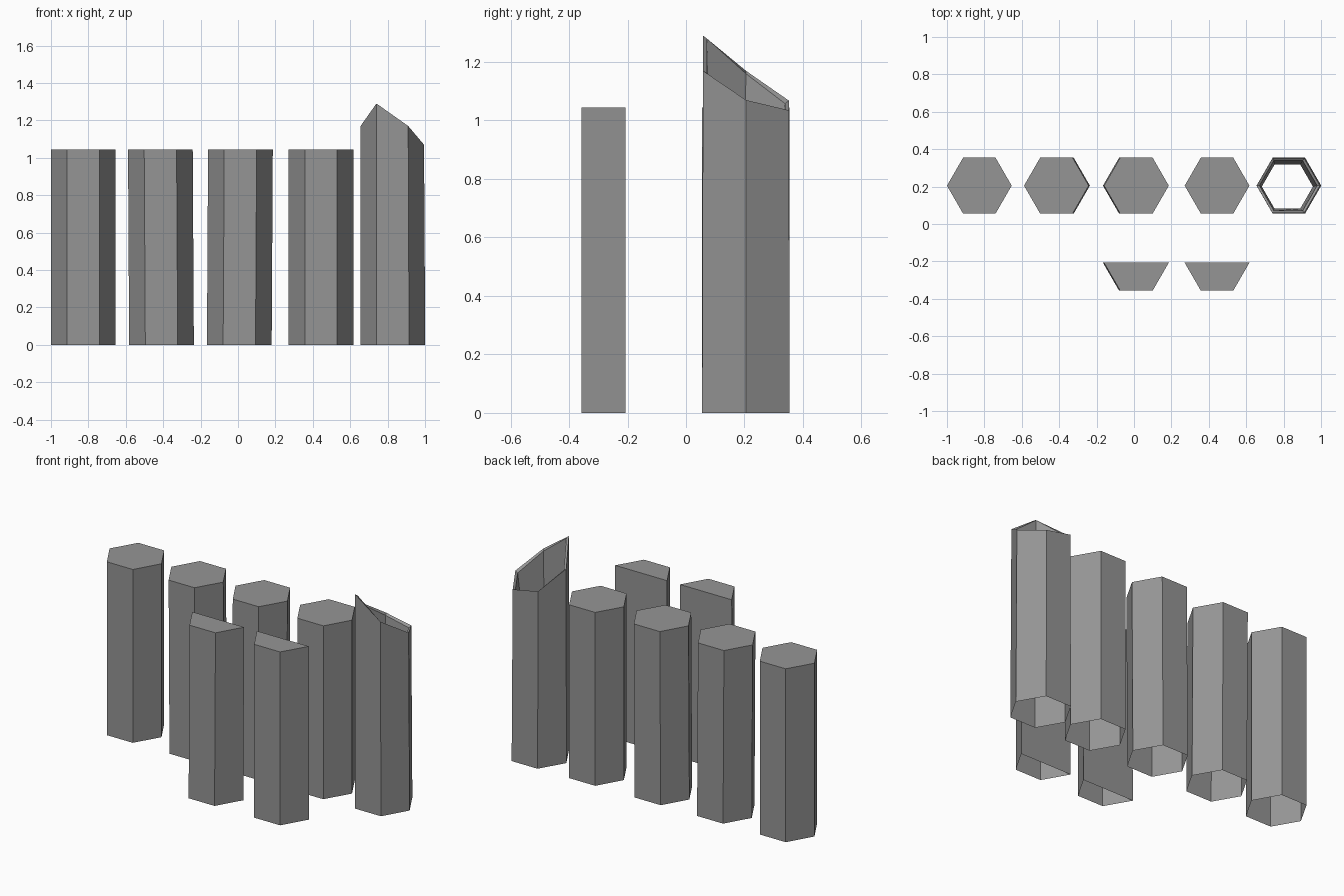
import bpy, bmesh
from math import cos, sin, pi

cube = bpy.data.objects.get("Cube")
if cube:
    bpy.data.objects.remove(cube)

RADIUS, HEIGHT, ROW_Y, HALF_Y = 0.173, 1.045, 0.205, -0.207

stone = bpy.data.materials.new("stone grey")
stone.use_nodes = True
stone.diffuse_color = (0.3, 0.3, 0.3, 1)
stone.node_tree.nodes["Principled BSDF"].inputs["Base Color"].default_value = (0.3, 0.3, 0.3, 1)


def hexagon(x, y, scale=1.0, first=0, count=6):
    """Corner points, counted anticlockwise from +x."""
    return [(x + RADIUS * scale * cos(i * pi / 3), y + RADIUS * scale * sin(i * pi / 3))
            for i in range(first, first + count)]


def ring(bm, points, heights):
    return [bm.verts.new((x, y, z)) for (x, y), z in zip(points, heights)]


def bridge(bm, low, high):
    n = len(low)
    for i in range(n):
        j = (i + 1) % n
        bm.faces.new((low[i], low[j], high[j], high[i]))


def finish(bm, name):
    mesh = bpy.data.meshes.new(name)
    bm.to_mesh(mesh)
    bm.free()
    mesh.materials.append(stone)
    bpy.context.collection.objects.link(bpy.data.objects.new(name, mesh))


def column(name, x, y, lean, first=0, count=6):
    """Capped prism with an open base; the base is shifted by the lean."""
    bm = bmesh.new()
    base = ring(bm, hexagon(x + lean, y, 1, first, count), [0] * count)
    top = ring(bm, hexagon(x, y, 1, first, count), [HEIGHT] * count)
    bridge(bm, base, top)
    bm.faces.new(top)
    finish(bm, name)


# Back row of whole columns
for i, (x, lean) in enumerate([(-0.827, 0), (-0.415, 0.006), (0.013, -0.006), (0.444, 0)]):
    column(f"column_{i + 1}", x, ROW_Y, lean)

# Front row of half columns, flat side to the back
for i, (x, lean) in enumerate([(0.013, -0.006), (0.444, 0)]):
    column(f"half_column_{i + 1}", x, HALF_Y, lean, 3, 4)

# Broken hollow column with a slanted rim
bm = bmesh.new()
x = 0.825
slant = [1.07, 1.035, 1.068, 1.17, 1.29, 1.17]
base = ring(bm, hexagon(x + 0.003, ROW_Y), [0] * 6)
outer = ring(bm, hexagon(x, ROW_Y, 0.98), slant)
inner = ring(bm, hexagon(x, ROW_Y, 0.89), [z - 0.01 for z in slant])
throat = ring(bm, hexagon(x - 0.005, ROW_Y - 0.005, 0.79), [0.85] * 6)
for low, high in ((base, outer), (outer, inner), (inner, throat)):
    bridge(bm, low, high)
finish(bm, "broken_column")
